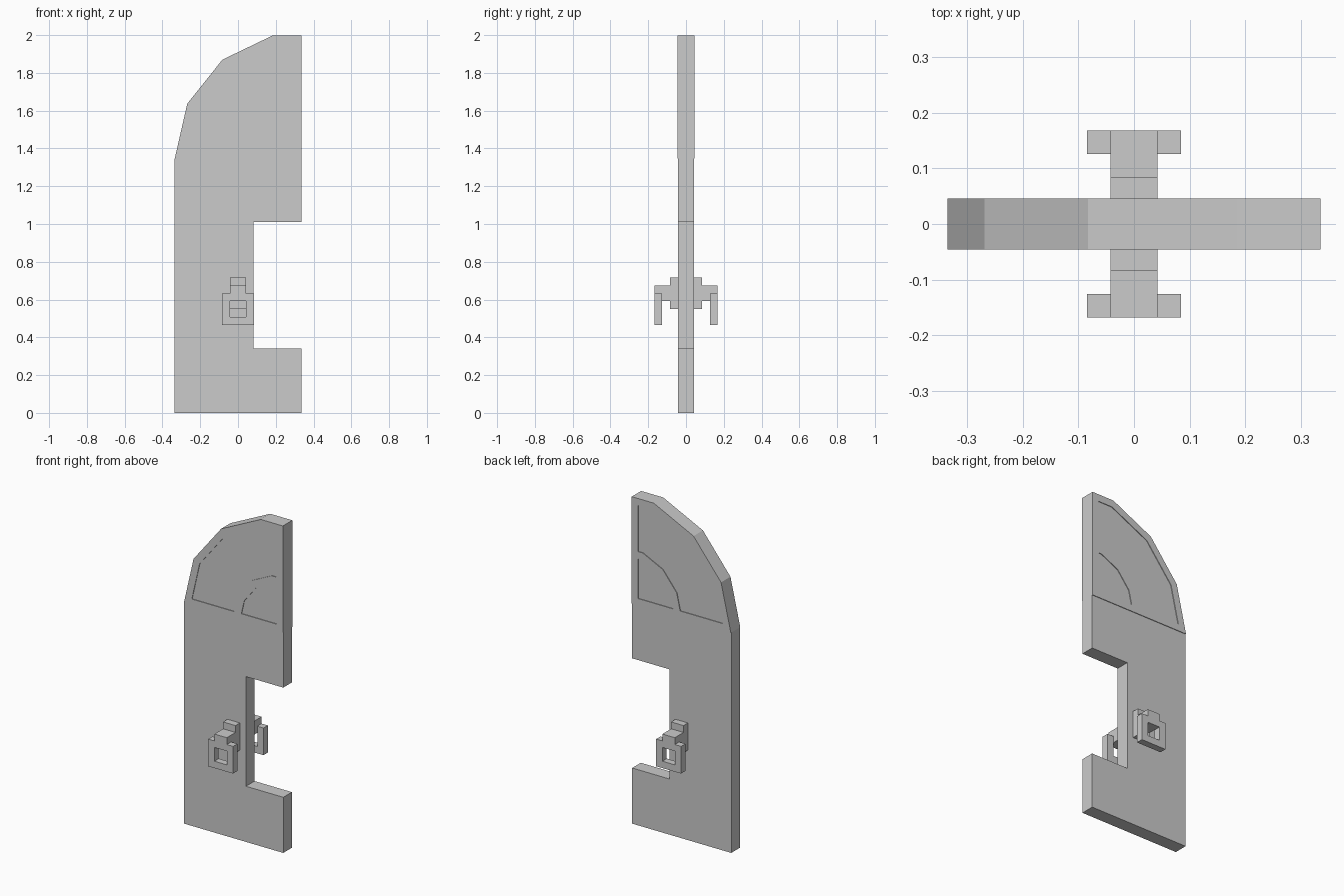
import bpy
from math import sin, cos, tan, pi, radians
from mathutils import Matrix

if "Cube" in bpy.data.objects:
    bpy.data.objects.remove(bpy.data.objects["Cube"], do_unlink=True)

grey = bpy.data.materials.new("plain grey")
grey.use_nodes = True
tone = (0.6, 0.6, 0.6, 1)
grey.diffuse_color = tone
grey.node_tree.nodes["Principled BSDF"].inputs["Base Color"].default_value = tone

SIDE = 0.335      # half width of the door
SPRING = 1.346    # height where the curved top starts
BORDER = 0.042    # width of the window border, also the handle unit
STEP = pi / 7     # angle of one arc facet


def plate(name, loops, half):
    """Extrude x/z outlines (inner loops become holes) to +-half in y."""
    curve = bpy.data.curves.new(name, "CURVE")
    curve.dimensions = "2D"
    curve.fill_mode = "BOTH"
    curve.extrude = half
    for loop in loops:
        spline = curve.splines.new("POLY")
        spline.points.add(len(loop) - 1)
        for point, (x, z) in zip(spline.points, loop):
            point.co = (x, z, 0, 1)
        spline.use_cyclic_u = True
    temp = bpy.data.objects.new(name + " outline", curve)
    bpy.context.collection.objects.link(temp)
    bpy.context.view_layer.update()
    depsgraph = bpy.context.evaluated_depsgraph_get()
    mesh = bpy.data.meshes.new_from_object(temp.evaluated_get(depsgraph))
    bpy.data.objects.remove(temp, do_unlink=True)
    bpy.data.curves.remove(curve)
    mesh.transform(Matrix.Rotation(radians(90), 4, "X"))
    mesh.shade_flat()
    mesh.materials.clear()
    mesh.materials.append(grey)
    mesh.name = name
    obj = bpy.data.objects.new(name, mesh)
    bpy.context.collection.objects.link(obj)
    return obj


def arc(radius, inset):
    """Faceted quarter arc, trimmed by the bottom and side borders."""
    start = (SIDE - radius + inset * tan(STEP / 2), SPRING + inset)
    facets = [(SIDE - radius * cos(i * STEP), SPRING + radius * sin(i * STEP))
              for i in (1, 2, 3)]
    return [start] + facets + [(SIDE - inset, facets[-1][1])]


def box(name, x, y, z):
    """Block from (min, max) spans."""
    bpy.ops.mesh.primitive_cube_add(size=1)
    obj = bpy.context.object
    obj.name = obj.data.name = name
    spans = (x, y, z)
    centre = Matrix.Translation([(a + b) / 2 for a, b in spans])
    obj.data.transform(centre @ Matrix.Diagonal([b - a for a, b in spans] + [1]))
    obj.data.materials.append(grey)
    return obj


# Lower door panel with the rectangular notch
plate("door_panel", [[(-SIDE, 0), (SIDE, 0), (SIDE, 0.34), (0.083, 0.34),
                      (0.083, 1.01), (SIDE, 1.01), (SIDE, SPRING),
                      (-SIDE, SPRING)]], 0.0415)

# Window frame with a fan-shaped opening and a quarter-round opening
corner = (SIDE - BORDER, SPRING + BORDER)
fan = arc(0.625, BORDER) + arc(0.337, BORDER)[::-1]
quarter = arc(0.29, BORDER) + [corner]
plate("window_frame", [arc(0.67, 0) + [(SIDE, SPRING)], fan, quarter], 0.0455)

# Panes sit slightly back from the frame
plate("outer_pane", [fan], 0.0415)
plate("inner_pane", [quarter], 0.0415)

# Handles on both faces: base, arm and a hanging square pull
u = BORDER
for side, sign in (("front", -1), ("back", 1)):
    def span(a, b):
        return tuple(sorted((sign * a, sign * b)))
    pull = span(3 * u, 4 * u)
    box(side + "_handle_base", (-u, u), span(0.0415, 2 * u), (0.55, 0.716))
    box(side + "_handle_arm", (-u, u), span(2 * u, 4 * u), (0.592, 0.674))
    box(side + "_pull_bottom", (-u, u), pull, (0.466, 0.508))
    for label, s in (("left", 1), ("right", -1)):
        box(side + "_pull_" + label, tuple(sorted((s * u, s * 2 * u))), pull,
            (0.466, 0.632))
